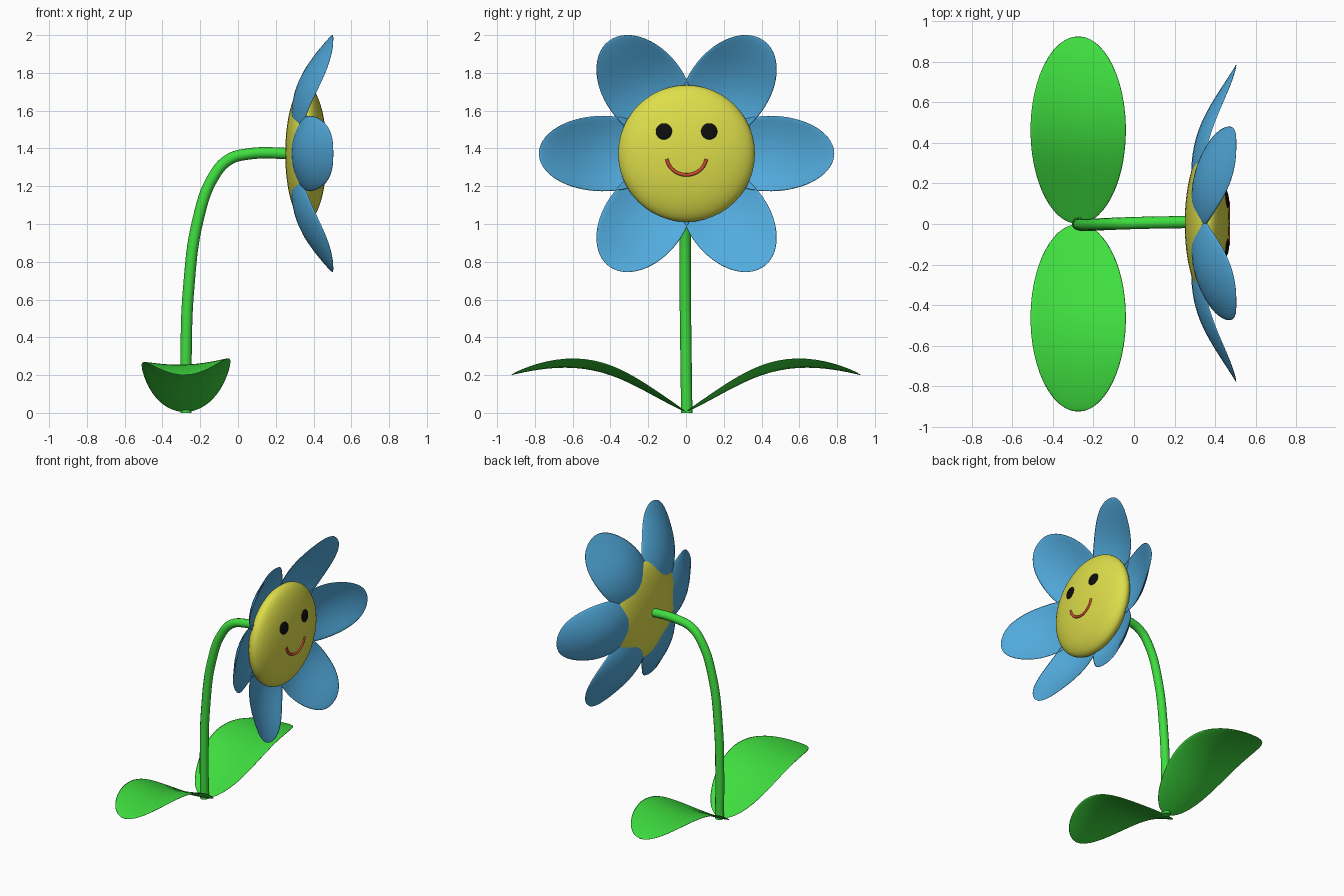
import bpy, bmesh
from math import pi, sin, cos, sqrt
from mathutils import Vector

cube = bpy.data.objects.get("Cube")
if cube:
    bpy.data.objects.remove(cube, do_unlink=True)


def material(name, rgb, rough=0.6):
    m = bpy.data.materials.new(name)
    m.use_nodes = True
    m.diffuse_color = (*rgb, 1)
    bsdf = m.node_tree.nodes["Principled BSDF"]
    bsdf.inputs["Base Color"].default_value = (*rgb, 1)
    bsdf.inputs["Roughness"].default_value = rough
    return m


GREEN = material("leaf green", (0.05, 0.73, 0.05))
BLUE = material("petal blue", (0.085, 0.41, 0.73))
YELLOW = material("centre yellow", (0.73, 0.73, 0.07))
BLACK = material("eye black", (0.004, 0.004, 0.004))
RED = material("mouth red", (0.6, 0.07, 0.03))

# Centre, radius and half depth of the flower head, which faces +x
HEAD = Vector((0.36, 0.003, 1.373))
RADIUS, DEPTH = 0.362, 0.11


def finish(bm, name, mat):
    bmesh.ops.recalc_face_normals(bm, faces=bm.faces)
    mesh = bpy.data.meshes.new(name)
    bm.to_mesh(mesh)
    bm.free()
    mesh.materials.append(mat)
    mesh.shade_smooth()
    obj = bpy.data.objects.new(name, mesh)
    bpy.context.collection.objects.link(obj)
    return obj


def blade(name, mat, spine, half, cup, thick, tilt, place, rows=28, sides=24):
    """Cupped lens-section blade along a cubic spine of (along, height)."""
    a, b, c, d = (Vector(p) for p in spine)
    mid, semi = (a.x + d.x) / 2, (d.x - a.x) / 2
    bm = bmesh.new()
    rings = []
    for i in range(rows + 1):
        t = (1 - cos(pi * i / rows)) / 2
        u = 1 - t
        p = a * u**3 + b * 3 * u * u * t + c * 3 * u * t * t + d * t**3
        f = sqrt(max(0, 1 - ((p.x - mid) / semi) ** 2))
        ring = []
        for k in range(sides):
            ang = 2 * pi * k / sides
            s = cos(ang) * f
            h = p.y + cup * s * s + tilt * s + thick * f * (1 + sin(ang))
            ring.append(bm.verts.new(place(p.x, s * half, h)))
        rings.append(ring)
    for r, q in zip(rings, rings[1:]):
        for k in range(sides):
            n = (k + 1) % sides
            bm.faces.new((r[k], r[n], q[n], q[k]))
    bmesh.ops.remove_doubles(bm, verts=bm.verts, dist=0.0005)
    return finish(bm, name, mat)


def tube(name, mat, points, radius):
    """Round tube along a smooth path."""
    curve = bpy.data.curves.new(name, "CURVE")
    curve.dimensions = "3D"
    curve.bevel_depth = radius
    curve.bevel_resolution = 4
    curve.resolution_u = 8
    curve.use_fill_caps = True
    line = curve.splines.new("BEZIER")
    line.bezier_points.add(len(points) - 1)
    for bp, co in zip(line.bezier_points, points):
        bp.co = co
        bp.handle_left_type = bp.handle_right_type = "AUTO"
    curve.materials.append(mat)
    obj = bpy.data.objects.new(name, curve)
    bpy.context.collection.objects.link(obj)
    return obj


def ball(name, mat, centre, scale, normal=None):
    """Flattened ball whose thin axis is x, optionally turned to a normal."""
    bm = bmesh.new()
    bmesh.ops.create_uvsphere(bm, u_segments=48, v_segments=24, radius=1)
    bmesh.ops.scale(bm, vec=scale, verts=bm.verts)
    obj = finish(bm, name, mat)
    obj.location = centre
    if normal:
        obj.rotation_euler = Vector((1, 0, 0)).rotation_difference(normal).to_euler()
    return obj


def on_face(y, z):
    """Point and normal on the front of the flower head."""
    x = DEPTH * sqrt(1 - (y * y + z * z) / RADIUS**2)
    normal = Vector((x / DEPTH**2, y / RADIUS**2, z / RADIUS**2)).normalized()
    return HEAD + Vector((x, y, z)), normal


# Stem, curving over to the back of the head
tube("stem", GREEN, [(-0.275, 0.004, 0), (-0.275, 0, 0.3), (-0.262, -0.004, 0.65),
                     (-0.21, -0.004, 1.03), (-0.13, 0, 1.25), (-0.05, 0.003, 1.34),
                     (0.05, 0.006, 1.37), (0.3, 0.01, 1.373)], 0.03)

# Two arching leaves at the ground
for side, label in ((1, "back"), (-1, "front")):
    blade(label + "_leaf", GREEN, [(0, 0.004), (0.3, 0.14), (0.45, 0.32), (0.925, 0.2)],
          0.235, 0.035, 0.009, 0.01,
          lambda l, w, h: (-0.275 + w, side * l, h))

# Six petals, slightly squashed in height
for i in range(6):
    ca, sa = cos(i * pi / 3), sin(i * pi / 3)
    blade(f"petal_{i + 1}", BLUE, [(0.1, 0.29), (0.45, 0.25), (0.55, 0.36), (0.782, 0.503)],
          0.222, 0.055, 0.012, 0,
          lambda l, w, h: (h, HEAD.y + l * ca - w * sa, HEAD.z + 0.9 * (l * sa + w * ca)))

# Flower head and its face
ball("flower_centre", YELLOW, HEAD, (DEPTH, RADIUS, RADIUS))
for y, label in ((0.12, "left"), (-0.12, "right")):
    point, normal = on_face(y, 0.117)
    ball(label + "_eye", BLACK, point, (0.01, 0.043, 0.043), normal)

smile = []
for k in range(9):
    ang = pi * (1.06 + 0.88 * k / 8)
    smile.append(on_face(0.107 * cos(ang), -0.01 + 0.103 * sin(ang))[0])
tube("mouth", RED, smile, 0.009)
